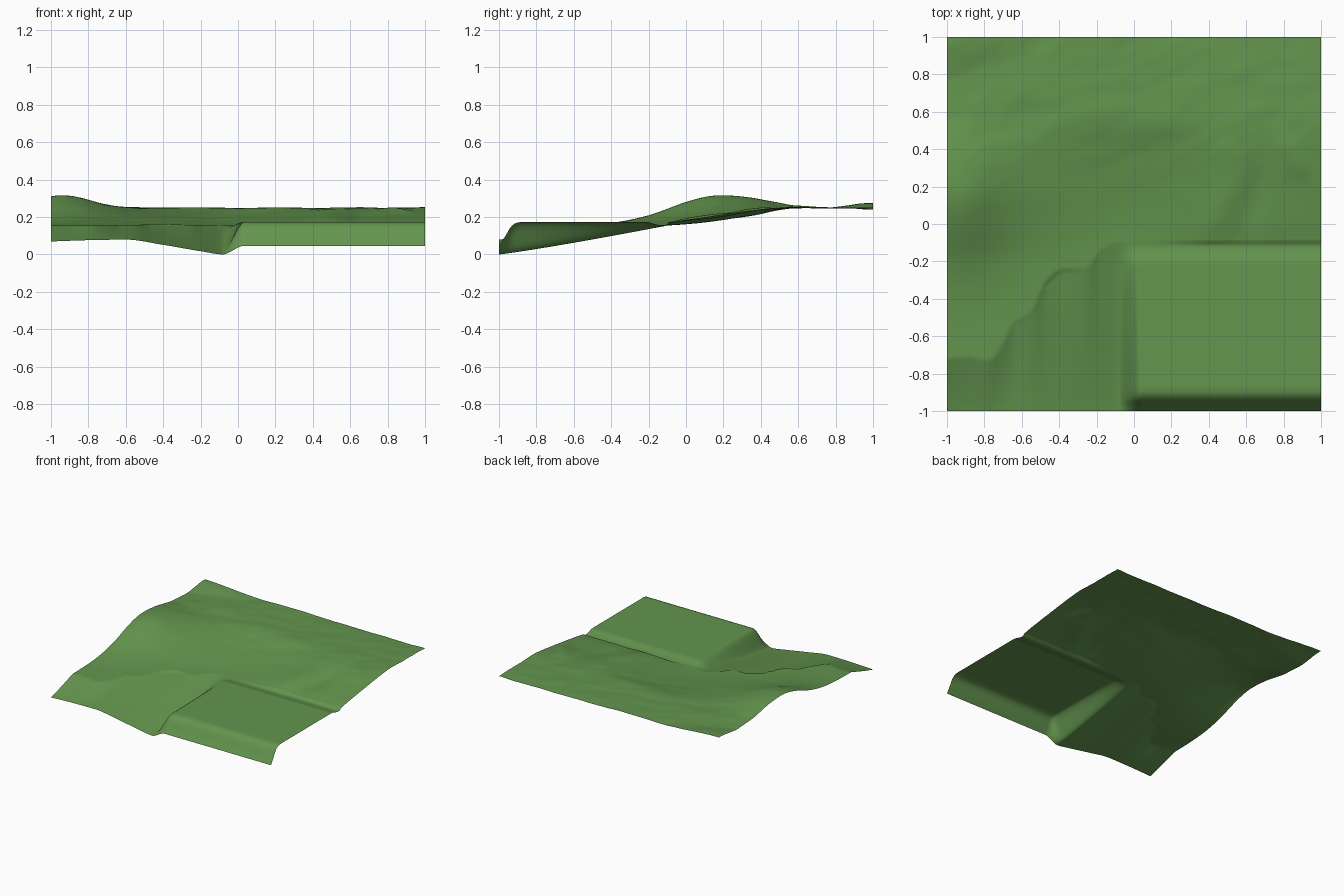
import bpy
import bmesh
import math
from mathutils import Vector, noise

if "Cube" in bpy.data.objects:
    bpy.data.objects.remove(bpy.data.objects["Cube"], do_unlink=True)

CELLS = 150
LEDGE = 0.155

# Guide curves, as (position, value) points
FRONT_EDGE = [(-1, .07), (-.8, .077), (-.6, .08), (-.4, .052), (-.2, .018), (-.07, 0), (1, 0)]
LEDGE_LINE = [(-1, -.72), (-.88, -.71), (-.78, -.73), (-.7, -.64), (-.64, -.53), (-.55, -.48),
              (-.46, -.3), (-.38, -.25), (-.26, -.25), (-.18, -.15), (-.08, -.1), (1, -.1)]
LEFT_RISE = [(-1, .15), (-.5, .158), (-.2, .172), (0, .2), (.2, .23), (.45, .25), (.7, .249), (1, .25)]
MIDDLE_RISE = [(-1, .15), (-.1, .156), (0, .162), (.2, .184), (.4, .217), (.6, .25), (.8, .25), (1, .248)]
RIGHT_RISE = [(-1, .168), (-.12, .168), (0, .186), (.2, .212), (.4, .24), (.6, .25), (.8, .248), (1, .242)]
LIP = [(-1, .047), (-.965, .1), (-.935, .15), (-.905, .17), (-.87, .175), (1, .175)]


def curve(points, v):
    """Smooth curve through the points without overshoot."""
    slopes = [(b[1] - a[1]) / (b[0] - a[0]) for a, b in zip(points, points[1:])]
    tangents = [slopes[0]]
    for a, b in zip(slopes, slopes[1:]):
        tangents.append(2 * a * b / (a + b) if a * b > 0 else 0)
    tangents.append(slopes[-1])
    i = 0
    while i < len(slopes) - 1 and v > points[i + 1][0]:
        i += 1
    (x0, y0), (x1, y1) = points[i], points[i + 1]
    w = x1 - x0
    t = (v - x0) / w
    s = 1 - t
    return (s * s * ((1 + 2 * t) * y0 + t * w * tangents[i])
            + t * t * ((1 + 2 * s) * y1 - s * w * tangents[i + 1]))


def step(a, b, v):
    t = min(max((v - a) / (b - a), 0), 1)
    return t * t * (3 - 2 * t)


def bump(v, centre, width):
    return math.exp(-((v - centre) / width) ** 2)


def mix(a, b, t):
    return a + (b - a) * t


def ground(x, y):
    """Lower slope up to the ragged ledge, then the rolling hillside."""
    edge = curve(LEDGE_LINE, x)
    if y < edge:
        t = (y + 1) / (edge + 1)
        return mix(curve(FRONT_EDGE, x), LEDGE, t ** 1.12)
    z = mix(curve(LEFT_RISE, y), curve(MIDDLE_RISE, y), step(-.7, -.05, x))
    z = mix(z, curve(RIGHT_RISE, y), step(0, .5, x))
    # left hill
    z += .092 * bump(x, -.94, .24) * bump(y, .12, .34)
    # spur and gully at the right
    z += .012 * bump(x, .45 + .3 * y, .09) * bump(y, .12, .2)
    z -= .01 * bump(x, .62 + .2 * y, .07) * bump(y, .15, .2)
    z += .01 * bump(x, 1.05 - .55 * y, .06) * bump(y, .35, .15)
    # raised back left corner
    z += .025 * bump(x, -1, .25) * bump(y, 1, .15)
    # diagonal ripples
    ripple = noise.noise(Vector(((x + y) * 2.2, (y - x * .6) * 5, 0)))
    ripple += .5 * noise.noise(Vector(((x + y) * 5, (y - x * .6) * 10, 3)))
    z += .006 * ripple * step(-.1, .6, y)
    return max(z, LEDGE + .02 * min(y - edge, .3))


def height(x, y):
    """Ground with the flat terrace raised out of it."""
    cover = step(-.085, .035, x) * (1 - step(-.22, -.09, y))
    return mix(ground(x, y), curve(LIP, y), cover)


# Terrain sheet
bm = bmesh.new()
bmesh.ops.create_grid(bm, x_segments=CELLS, y_segments=CELLS, size=1)
for v in bm.verts:
    v.co.z = height(v.co.x, v.co.y)
lowest = min(v.co.z for v in bm.verts)
bmesh.ops.translate(bm, verts=bm.verts, vec=(0, 0, -lowest))
for f in bm.faces:
    f.smooth = True
mesh = bpy.data.meshes.new("terrain")
bm.to_mesh(mesh)
bm.free()
terrain = bpy.data.objects.new("terrain", mesh)
bpy.context.collection.objects.link(terrain)

# Grass colour
grass = bpy.data.materials.new("grass_green")
grass.use_nodes = True
colour = (.127, .3, .077, 1)
grass.diffuse_color = colour
grass.node_tree.nodes["Principled BSDF"].inputs["Base Color"].default_value = colour
mesh.materials.append(grass)
